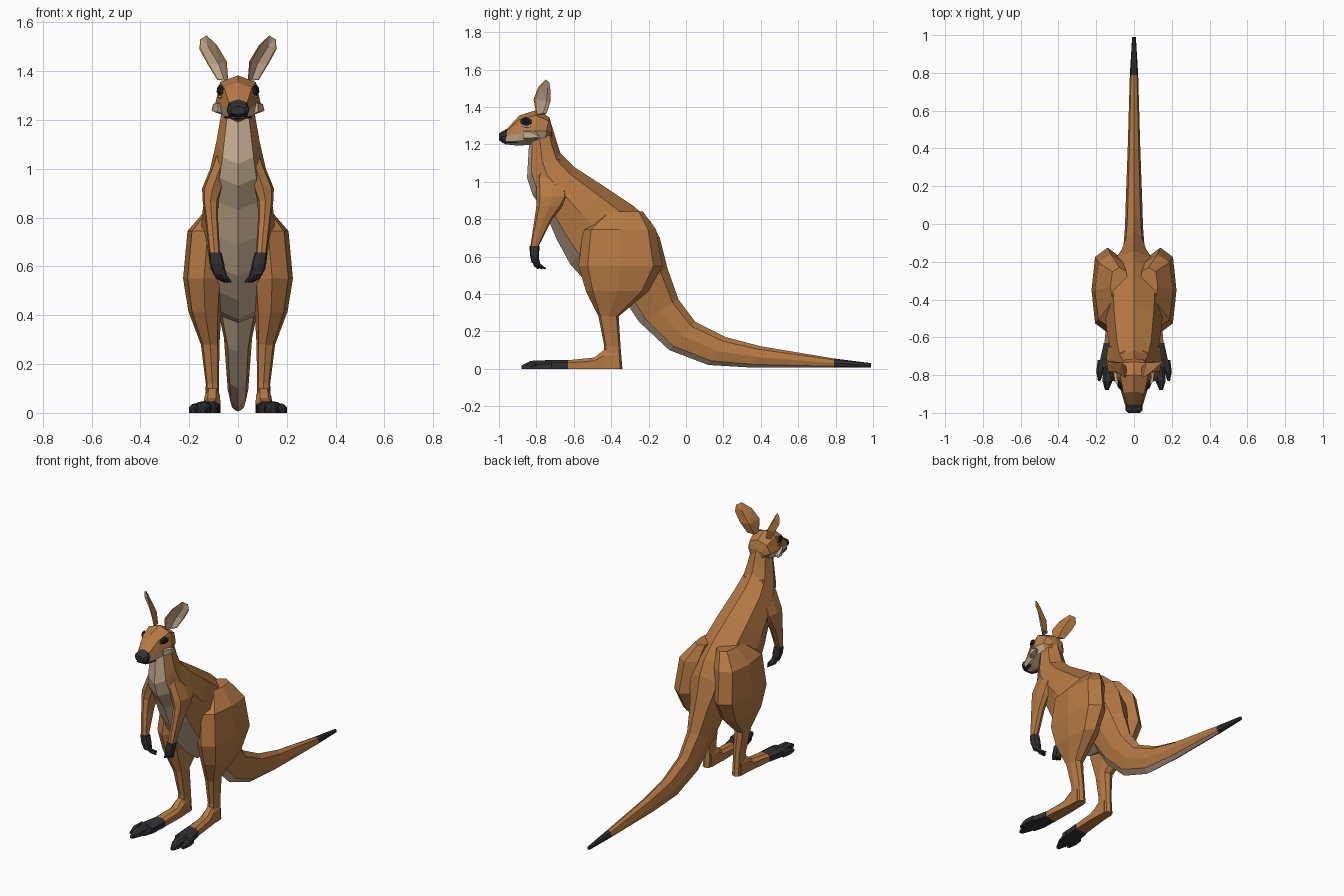
import bpy, bmesh, math
from mathutils import Vector as V

if "Cube" in bpy.data.objects:
    bpy.data.objects.remove(bpy.data.objects["Cube"])


def mat(name, c):
    m = bpy.data.materials.new(name)
    m.diffuse_color = (*c, 1)
    m.use_nodes = True
    m.node_tree.nodes["Principled BSDF"].inputs["Base Color"].default_value = m.diffuse_color
    return m


FUR = mat("rust fur", (0.47, 0.195, 0.058))
CREAM = mat("pale fur", (0.60, 0.44, 0.30))
DARK = mat("charcoal", (0.032, 0.032, 0.036))
BLACK = mat("eye black", (0.008, 0.008, 0.01))


def finish(name, bm, mats, rule=None, mirror=False):
    bmesh.ops.recalc_face_normals(bm, faces=bm.faces)
    if rule:
        for f in bm.faces:
            f.material_index = rule(f.calc_center_median(), f)
    me = bpy.data.meshes.new(name)
    bm.to_mesh(me)
    bm.free()
    for m in mats:
        me.materials.append(m)
    ob = bpy.data.objects.new(name, me)
    bpy.context.collection.objects.link(ob)
    if mirror:
        ob.modifiers.new("mirror", "MIRROR").use_mirror_merge = False
    return ob


def loft(name, rings, mats, rule=None, mirror=False, strip=()):
    """Skin rings of points; strip lists the ring segments that take material 1."""
    bm = bmesh.new()
    vs = [[bm.verts.new(p) for p in r] for r in rings]
    n = len(vs[0])
    under = set()
    for a, b in zip(vs, vs[1:]):
        for i in range(n):
            f = bm.faces.new((a[i], a[(i + 1) % n], b[(i + 1) % n], b[i]))
            if i in strip:
                under.add(f)
    bm.faces.new(vs[0])
    bm.faces.new(vs[-1])
    full = (lambda c, f: rule(c, f in under)) if rule else None
    return finish(name, bm, mats, full, mirror)


def spine_ring(yt, zt, yb, zb, w, k=0.72, mid=0.5):
    """Eight-sided ring from a top point to a bottom point in the x=0 plane."""
    t, b = V((0, yt, zt)), V((0, yb, zb))
    half = [(0.15, k * w), (mid, w), (0.85, k * w)]
    right = [t.lerp(b, h) + V((x, 0, 0)) for h, x in half]
    left = [t.lerp(b, h) - V((x, 0, 0)) for h, x in reversed(half)]
    return [t] + right + [b] + left


def flat_ring(z, y0, y1, x0, x1, k=0.78):
    """Level octagon filling the given y and x ranges."""
    cx, cy, rx, ry = (x0 + x1) / 2, (y0 + y1) / 2, (x1 - x0) / 2, (y1 - y0) / 2
    u = [(1, 0), (k, k), (0, 1), (-k, k), (-1, 0), (-k, -k), (0, -1), (k, -k)]
    return [V((cx + a * rx, cy + b * ry, z)) for a, b in u]


def tube(name, pts, m, n=6):
    """Tapered tube along points (x, y, z, radius)."""
    rings = []
    for i, p in enumerate(pts):
        d = V(pts[min(i + 1, len(pts) - 1)][:3]) - V(pts[max(i - 1, 0)][:3])
        q = d.to_track_quat("Z", "Y")
        rings.append([V(p[:3]) + q @ V((p[3] * math.cos(j * math.tau / n),
                      p[3] * math.sin(j * math.tau / n), 0)) for j in range(n)])
    return loft(name, rings, [m], mirror=True)


# Tail, torso and neck in one skin, pale below, dark tail tip
body = [(.99, .03, .99, .006, .010), (.79, .055, .79, .006, .022),
        (.40, .12, .36, .006, .034), (.21, .17, .12, .02, .042),
        (.05, .25, -.09, .10, .048), (-.04, .37, -.25, .25, .058),
        (-.10, .54, -.33, .37, .09), (-.14, .70, -.42, .38, .135),
        (-.19, .79, -.53, .46, .15), (-.28, .87, -.62, .56, .155),
        (-.43, .97, -.69, .69, .145), (-.60, 1.08, -.75, .83, .125),
        (-.67, 1.15, -.82, .93, .105), (-.69, 1.21, -.85, 1.02, .088),
        (-.73, 1.34, -.84, 1.19, .062)]
loft("body_and_tail", [spine_ring(*r) for r in body], [FUR, CREAM, DARK],
     lambda c, u: 2 if c.y > .8 else int(u), strip=(3, 4))

# Head: pale jaw, dark nose
head = [(-1.0, 1.258, -.992, 1.215, .030, .8, .5), (-.955, 1.285, -.965, 1.2, .047, .8, .5),
        (-.89, 1.355, -.90, 1.193, .066, .85, .6), (-.80, 1.383, -.82, 1.198, .092, .8, .6),
        (-.73, 1.345, -.76, 1.21, .080, .75, .55), (-.715, 1.29, -.72, 1.23, .05, .7, .5)]
loft("head", [spine_ring(*r) for r in head], [FUR, CREAM, DARK],
     lambda c, u: 2 if c.y < -.965 else int(c.z < 1.262 and c.y < -.76), strip=(3, 4))
loft("nose", [spine_ring(y, t, y, b, w, .85) for y, t, b, w in
              ((-1.0, 1.255, 1.222, .03), (-.985, 1.268, 1.215, .046), (-.95, 1.275, 1.225, .046))], [DARK])
loft("mouth_line", [spine_ring(y, 1.215, y, 1.206, w, .95) for y, w in
                    ((-.985, .032), (-.96, .047), (-.91, .058))], [DARK])

# Cheek tufts, eyes and lids
tube("cheek_tuft", [(.06, -.86, 1.25, .03), (.082, -.82, 1.25, .027), (.105, -.785, 1.24, .004)], CREAM, 5)


def plate(name, c, ry, rz, m):
    bm = bmesh.new()
    bmesh.ops.create_icosphere(bm, subdivisions=1, radius=1)
    for v in bm.verts:
        p = v.co
        v.co = V(c) + V((p.x * .009 - p.y * ry * -.35, p.y * ry, p.z * rz))
    return finish(name, bm, [m], mirror=True)


plate("eye_rim", (.073, -.855, 1.322), .034, .025, DARK)
plate("eye", (.077, -.857, 1.324), .022, .019, BLACK)
plate("under_eye", (.072, -.852, 1.296), .028, .008, CREAM)

# Ears: cupped leaf, rust behind and pale inside
bm = bmesh.new()
rim = [V(p) for p in ((.04, -.80, 1.36), (.046, -.815, 1.44), (.085, -.79, 1.505),
                      (.128, -.75, 1.547), (.155, -.73, 1.53), (.158, -.725, 1.49),
                      (.125, -.725, 1.43), (.085, -.745, 1.365))]
face = V((.75, -.66, 0))
mid = [(V((.06, -.77, 1.36)), V((.14, -.737, 1.53)))][0]
outer = [bm.verts.new(p) for p in rim]
inner = [bm.verts.new(p.lerp(mid[0].lerp(mid[1], min(1, max(0, (p.z - 1.36) / .17))), .22)) for p in rim]
back = [bm.verts.new(mid[0].lerp(mid[1], t) - face * d) for t, d in ((0, .025), (.4, .035), (.85, .015))]
well = [bm.verts.new(mid[0].lerp(mid[1], t) - face * d) for t, d in ((.05, .008), (.4, .018), (.85, .004))]
near = [0, 1, 1, 2, 2, 2, 1, 0]
pale = []
for i in range(8):
    j = (i + 1) % 8
    bm.faces.new((outer[i], outer[j], inner[j], inner[i]))
    for loop, hub in ((outer, back), (inner, well)):
        a, b = hub[near[i]], hub[near[j]]
        f = bm.faces.new((loop[i], loop[j], b, a) if a != b else (loop[i], loop[j], a))
        if hub is well:
            pale.append(f)
finish("ear", bm, [FUR, CREAM], lambda c, f: int(f in pale), True)

# Arms: shoulder, elbow, forearm, then dark hands with fingers
arm = [(1.12, -.77, -.67, .02, .074), (1.02, -.80, -.64, .03, .106),
       (.92, -.80, -.63, .06, .147), (.87, -.80, -.66, .08, .145),
       (.80, -.81, -.715, .082, .135), (.655, -.832, -.788, .074, .118)]
loft("arm", [flat_ring(*r) for r in arm], [FUR], mirror=True)
hand = [(.657, -.836, -.784, .068, .12), (.61, -.835, -.785, .056, .116), (.565, -.825, -.785, .055, .10)]
loft("hand", [flat_ring(*r) for r in hand], [DARK], mirror=True)
for i in range(3):
    x, y = .092 - .013 * i, -.80 - .008 * i
    tube("finger", [(x, y, .59, .014), (x - .012, y + .012, .555, .012),
                    (x - .038, y + .05 - .012 * i, .535, .004)], DARK, 5)

# Hind legs: broad haunch tapering to the heel
leg = [(.84, -.43, -.23, .03, .125), (.745, -.55, -.16, .04, .207),
       (.55, -.575, -.125, .055, .225), (.415, -.535, -.20, .068, .203),
       (.28, -.468, -.36, .076, .152), (.12, -.437, -.35, .078, .132),
       (0, -.45, -.34, .075, .134)]
loft("hind_leg", [flat_ring(*r) for r in leg], [FUR], mirror=True)


# Feet: box sections along y, then three dark toes
def foot_ring(y, h, x0, x1):
    return [V((x0, y, 0)), V((x0, y, h * .7)), V((x0 + (x1 - x0) * .25, y, h)),
            V((x1 - (x1 - x0) * .25, y, h)), V((x1, y, h * .7)), V((x1, y, 0))]


loft("foot", [foot_ring(*r) for r in ((-.37, .11, .076, .134), (-.44, .10, .074, .136),
     (-.49, .06, .072, .142), (-.64, .045, .076, .158))], [FUR], mirror=True)
loft("forefoot", [foot_ring(*r) for r in ((-.63, .047, .074, .160), (-.76, .045, .082, .188))],
     [DARK], mirror=True)
for x, w, tip, h in ((.092, .016, -.81, .035), (.132, .027, -.88, .047), (.172, .02, -.83, .038)):
    loft("toe", [foot_ring(y, z, c - r, c + r) for y, z, c, r in
                 ((-.72, h, x, w), (tip + .05, h * .9, x + .008, w), (tip, h * .35, x + .012, w * .35))],
         [DARK], mirror=True)
